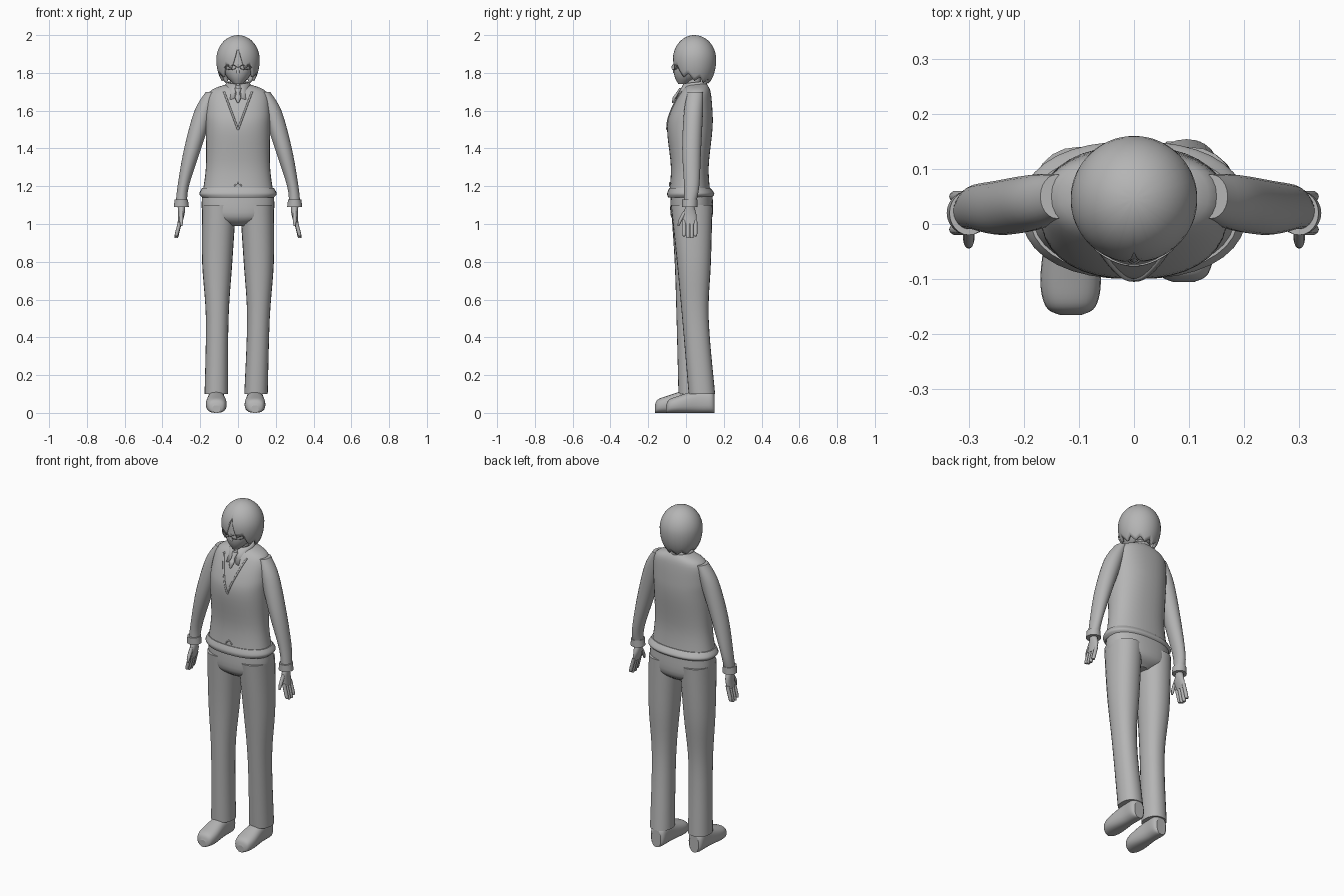
import bpy
import bmesh
import math
from mathutils import Vector

default_cube = bpy.data.objects.get("Cube")
if default_cube:
    bpy.data.objects.remove(default_cube)

grey = bpy.data.materials.new("plain_grey")
grey.use_nodes = True
tone = (0.46, 0.46, 0.46, 1)
grey.diffuse_color = tone
grey.node_tree.nodes["Principled BSDF"].inputs["Base Color"].default_value = tone

SIDES = (("left", 1), ("right", -1))


def add_object(name, data):
    data.materials.append(grey)
    part = bpy.data.objects.new(name, data)
    bpy.context.collection.objects.link(part)
    return part


def finish(name, bm, thickness=0):
    """Turn a bmesh into an object, optionally thickened inwards."""
    bmesh.ops.recalc_face_normals(bm, faces=bm.faces)
    mesh = bpy.data.meshes.new(name)
    bm.to_mesh(mesh)
    bm.free()
    part = add_object(name, mesh)
    if thickness:
        shell = part.modifiers.new("thickness", "SOLIDIFY")
        shell.thickness = thickness
        shell.offset = -1


def spline(keys, steps=5):
    """Smoothly fill in rings between the key rings."""
    keys = [Vector(key) for key in keys]
    filled = []
    for i in range(len(keys) - 1):
        start, end = keys[i], keys[i + 1]
        before = keys[max(i - 1, 0)]
        after = keys[min(i + 2, len(keys) - 1)]
        step = end - start
        bend_in = (end - before) / 2 - step
        bend_out = (after - start) / 2 - step
        for k in range(steps):
            f = k / steps
            g = 1 - f
            filled.append(start + step * f + (bend_in * g - bend_out * f) * f * g)
    return filled + [keys[-1]]


def loft(name, keys, axis="z", sides=24, power=2.0, side=1):
    """Skin key rings of (position, centre x, other centre, radius x, other radius)."""
    bm = bmesh.new()
    loops = []
    for place, cx, other, rx, ry in spline(keys):
        loop = []
        for i in range(sides):
            angle = math.tau * i / sides
            c, s = math.cos(angle), math.sin(angle)
            x = side * (cx + rx * math.copysign(abs(c) ** (2 / power), c))
            v = other + ry * math.copysign(abs(s) ** (2 / power), s)
            loop.append(bm.verts.new((x, v, place) if axis == "z" else (x, place, v)))
        loops.append(loop)
    for low, high in zip(loops, loops[1:]):
        for i in range(sides):
            face = bm.faces.new((low[i - 1], low[i], high[i], high[i - 1]))
            face.smooth = True
    bm.faces.new(loops[0])
    bm.faces.new(loops[-1])
    finish(name, bm)


def column(name, keys, **options):
    """Loft standing on the centre line, with rings of (z, centre y, radius x, radius y)."""
    loft(name, [(z, 0, cy, rx, ry) for z, cy, rx, ry in keys], **options)


def strip(name, rows, thickness, closed=False):
    """Skin neighbouring rows of points into a thin shell."""
    bm = bmesh.new()
    rows = [[bm.verts.new(point) for point in row] for row in rows]
    if closed:
        rows.append(rows[0])
    for row, following in zip(rows, rows[1:]):
        for k in range(len(row) - 1):
            face = bm.faces.new((row[k], following[k], following[k + 1], row[k + 1]))
            face.smooth = True
    bmesh.ops.remove_doubles(bm, verts=bm.verts, dist=0.0001)
    finish(name, bm, thickness)


def tube(name, points, radius, cyclic=False):
    curve = bpy.data.curves.new(name, "CURVE")
    curve.dimensions = "3D"
    curve.bevel_depth = radius
    curve.bevel_resolution = 2
    curve.use_fill_caps = True
    path = curve.splines.new("POLY")
    path.points.add(len(points) - 1)
    for point, place in zip(path.points, points):
        point.co = (*place, 1)
    path.use_cyclic_u = cyclic
    add_object(name, curve)


# Sleeveless vest, hem band and pleat
vest = [(1.15, .02, .19, .11), (1.3, .02, .17, .1), (1.5, .02, .17, .12),
        (1.6, .03, .17, .11), (1.7, .05, .15, .08), (1.74, .06, .06, .05)]
column("vest", vest, sides=36, power=2.3)
column("vest_hem", [(1.14, .02, .19, .115), (1.16, .025, .205, .125), (1.19, .02, .19, .11)],
       sides=36, power=2.3)
tube("hem_pleat", [(-.02, -.085, 1.2), (0, -.085, 1.22), (.02, -.085, 1.2)], .004)

# Neckline trim that follows the chest up to the collar
for label, side in SIDES:
    trim = []
    for z, cy, rx, ry in spline(vest):
        if 1.49 < z < 1.71:
            x = (z - 1.5) / 2.7
            trim.append((side * x, cy - ry * (1 - (x / rx) ** 2.3) ** (1 / 2.3), z))
    tube(f"{label}_neckline", trim, .005)

# Tie
column("tie", [(1.64, -.07, .004, .004), (1.67, -.06, .016, .01), (1.69, -.045, .01, .01),
               (1.72, -.02, .02, .015)], sides=12)

# Folded shirt collar, dropping to two points at the front
rows = []
for deg in range(10, 351, 5):
    angle = math.radians(deg)
    front = min(deg, 360 - deg)
    point = math.exp(-((front - 22) / 30) ** 2)
    rise = front / 9000
    profile = ((.05, 1.74 + rise), (.06, 1.74 + rise), (.07 + .035 * point, 1.73 - .07 * point))
    rows.append([(r * math.sin(angle), .045 - r * math.cos(angle), z) for r, z in profile])
strip("shirt_collar", rows, .008)

# Neck, head and face
column("neck", [(1.68, .05, .05, .05), (1.74, .04, .04, .04), (1.83, .04, .04, .04)])
column("head", [(1.74, -.02, .02, .02), (1.78, .01, .06, .07), (1.83, .025, .08, .09),
                (1.93, .04, .085, .09), (1.98, .045, .04, .04)])
column("nose", [(1.8, -.06, .01, .01), (1.85, -.06, .004, .004)], sides=8)
tube("mouth", [(-.015, -.05, 1.775), (0, -.055, 1.775), (.015, -.05, 1.775)], .003)

# Hair shell with pointed locks, parted over the forehead
rows = []
for deg in range(0, 360, 3):
    angle = math.radians(deg)
    front = min(deg, 360 - deg)
    fade = math.exp(-front / 45)
    gap = abs(front / 18 % 2 - 1)
    lower_edge = 1.74 + .12 * fade + (.02 + .06 * fade) * gap
    span = math.acos(max(-1, (lower_edge - 1.87) / (.13 if lower_edge > 1.87 else .17)))
    row = []
    for k in range(15):
        tilt = span * k / 14
        r = .115 * math.sin(tilt)
        height = math.cos(tilt)
        z = 1.87 + height * (.13 if height > 0 else .17)
        row.append((r * math.sin(angle), .045 - r * math.cos(angle), z))
    rows.append(row)
strip("hair", rows, .014, closed=True)

# Spectacles
for label, side in SIDES:
    rim = []
    for i in range(16):
        angle = math.tau * i / 16
        x = .04 + .03 * math.cos(angle)
        rim.append((side * x, 6 * x * x - .075, 1.83 + .013 * math.sin(angle)))
    tube(f"{label}_lens_rim", rim, .002, cyclic=True)
    tube(f"{label}_spectacle_arm", [(side * .07, -.045, 1.83), (side * .09, .04, 1.84)], .002)
tube("spectacle_bridge", [(-.01, -.075, 1.83), (.01, -.075, 1.83)], .002)

# Hips
column("trouser_hips", [(.99, .03, .06, .06), (1.04, .03, .18, .11), (1.16, .03, .19, .11)],
       sides=36, power=2.3)

# Trouser legs and shoes, the left one set further back
leg = [(.1, .115, .03, .062, .07), (.5, .11, .02, .06, .07), (.8, .11, .03, .08, .09),
       (1.1, .1, .03, .09, .11)]
shoe = [(-.165, .02, .02), (-.15, .035, .045), (-.1, .045, .055), (0, .06, .045),
        (.07, .06, .045), (.09, .05, .03)]
for label, side in SIDES:
    back = .06 if side > 0 else 0
    rings = []
    for z, cx, cy, rx, ry in leg:
        drop = max(0, 1 - z)
        rings.append((z, cx - back * drop ** 4 / 2, cy + back * drop, rx, ry))
    loft(f"{label}_trouser_leg", rings, power=2.2, side=side)
    loft(f"{label}_shoe", [(y + back, .115 - back / 2.4, half, rx, half) for y, half, rx in shoe],
         axis="y", power=2.5, side=side)

# Sleeves, cuffs and hands
for label, side in SIDES:
    loft(f"{label}_sleeve", [(1.1, .3, .02, .03, .03), (1.2, .29, .03, .03, .04),
                             (1.4, .24, .03, .045, .05), (1.6, .18, .04, .05, .05),
                             (1.7, .14, .05, .03, .04)], side=side)
    loft(f"{label}_cuff", [(1.09, .3, .02, .04, .04), (1.13, .3, .02, .035, .04)], side=side)
    loft(f"{label}_palm", [(1, .31, .02, .01, .035), (1.05, .3, .02, .017, .035),
                           (1.1, .3, .02, .02, .02)], side=side)
    for n, finger in enumerate(("index", "middle", "ring", "little")):
        y = .02 * n - .01
        tip = .92 + .01 * abs(n - 1.5)
        loft(f"{label}_{finger}_finger", [(tip, .325, y, .005, .005), (tip + .01, .325, y, .01, .01),
                                          (1.02, .305, y, .01, .01)], sides=10, side=side)
    loft(f"{label}_thumb", [(.99, .3, -.04, .005, .005), (1.02, .3, -.03, .01, .01),
                            (1.07, .3, 0, .01, .015)], sides=10, side=side)
